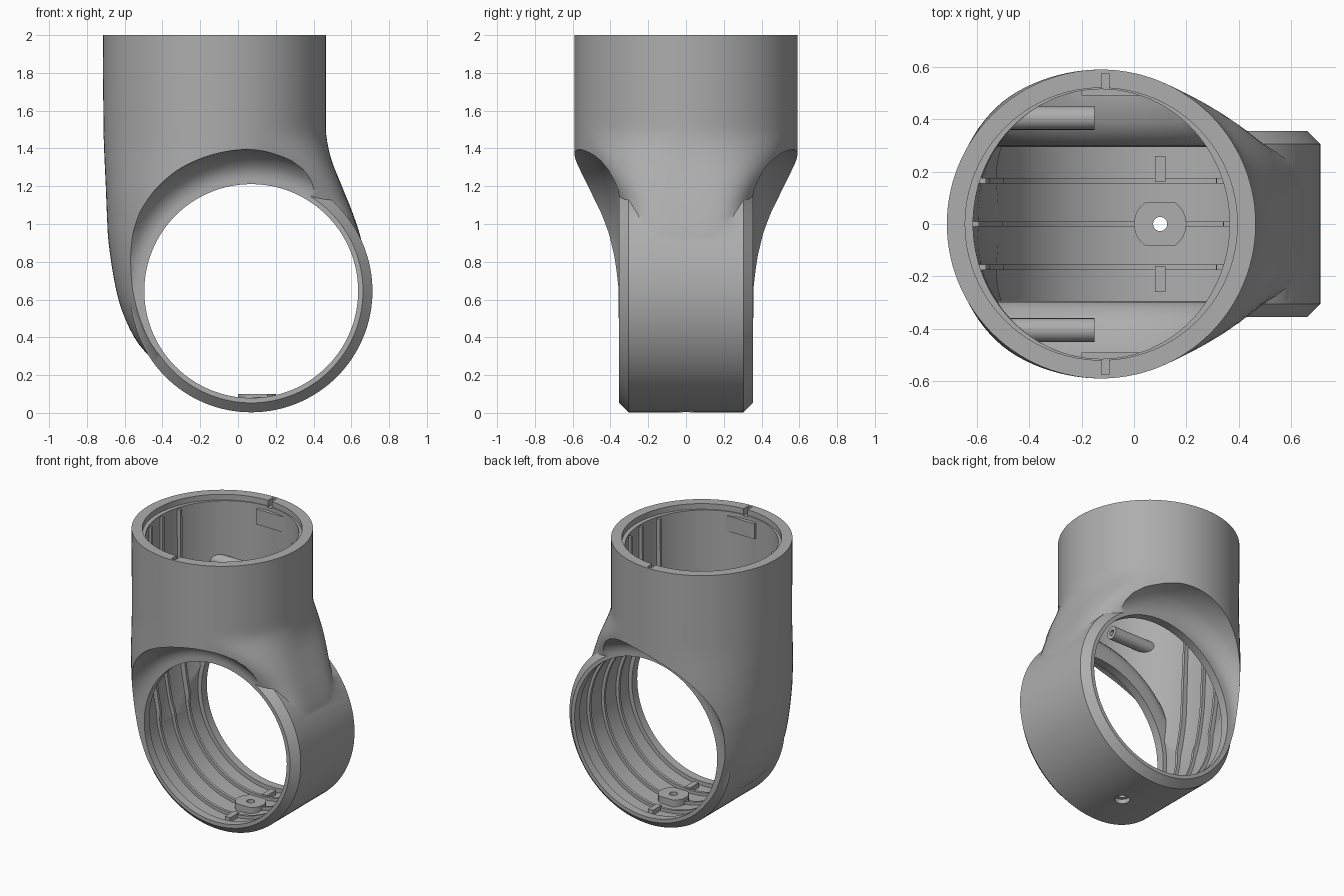
import bpy, bmesh, math
from mathutils import Matrix

if "Cube" in bpy.data.objects:
    bpy.data.objects.remove(bpy.data.objects["Cube"])

grey = bpy.data.materials.new("plain grey")
grey.use_nodes = True
grey.diffuse_color = (0.42, 0.42, 0.42, 1)
grey.node_tree.nodes["Principled BSDF"].inputs["Base Color"].default_value = grey.diffuse_color

TX = -0.125            # tube axis
RX, RZ = 0.07, 0.645   # ring axis
# height, left edge, right edge of the body outline
OUTLINE = [(0.2, -0.36, 0.45), (0.35, -0.515, 0.58), (0.5, -0.598, 0.65), (0.65, -0.645, 0.67),
           (0.9, -0.685, 0.655), (1.05, -0.694, 0.61), (1.2, -0.70, 0.55), (1.35, -0.707, 0.492),
           (1.5, -0.712, 0.465), (2.0, -0.715, 0.465)]


def edges_at(z):
    """Smoothly interpolated left and right edge at a height."""
    k = OUTLINE
    z = min(max(z, k[0][0]), k[-1][0])
    i = next(i for i in range(len(k) - 1) if z <= k[i + 1][0])
    a, b = k[i], k[i + 1]
    p, q = k[max(i - 1, 0)], k[min(i + 2, len(k) - 1)]
    h = b[0] - a[0]
    t = (z - a[0]) / h
    out = []
    for c in (1, 2):
        m0 = (b[c] - p[c]) / (b[0] - p[0]) * h
        m1 = (q[c] - a[c]) / (q[0] - a[0]) * h
        out.append((2*t**3 - 3*t*t + 1) * a[c] + (t**3 - 2*t*t + t) * m0
                   + (3*t*t - 2*t**3) * b[c] + (t**3 - t*t) * m1)
    return out


def finish(name, bm):
    bmesh.ops.recalc_face_normals(bm, faces=bm.faces)
    mesh = bpy.data.meshes.new(name)
    bm.to_mesh(mesh)
    bm.free()
    mesh.materials.append(grey)
    ob = bpy.data.objects.new(name, mesh)
    bpy.context.collection.objects.link(ob)
    return ob


def skin(name, rings):
    """Closed solid through equal-sized loops of points."""
    bm = bmesh.new()
    loops = [[bm.verts.new(p) for p in r] for r in rings]
    n = len(loops[0])
    for a, b in zip(loops, loops[1:]):
        for i in range(n):
            bm.faces.new((a[i], a[(i + 1) % n], b[(i + 1) % n], b[i]))
    bm.faces.new(loops[0])
    bm.faces.new(loops[-1])
    return finish(name, bm)


def polar(c, d, a, b, n):
    """Radius of a superellipse in direction (c, d)."""
    return (abs(c / a) ** n + abs(d / b) ** n) ** (-1 / n)


def body(name, inset_x, inset_y, z0, z1, steps=44, n=112):
    """Round tube whose right side narrows to the ring's width."""
    rings = []
    wide = 0.59 - inset_y
    for s in range(steps + 1):
        z = z0 + (z1 - z0) * s / steps
        left, right = edges_at(z)
        t = min(max((1.5 - z) / 0.45, 0), 1)
        blend = t * t * (3 - 2 * t)
        ring = []
        for i in range(n):
            a = math.tau * i / n
            c, d = math.cos(a), math.sin(a)
            if c > 0:
                nose = wide + (0.355 - inset_y - wide) * blend
                r = max(polar(c, d, 0.59 - inset_x, wide, 2),
                        polar(c, d, right - TX - inset_x, nose, 2 + 2.5 * blend))
            else:
                r = polar(c, d, TX - left - inset_x, wide, 2 + 0.2 * blend)
            ring.append((TX + r * c, r * d, z))
        rings.append(ring)
    return skin(name, rings)


def turned(name, profile, n=128):
    """Solid of (y, radius) sections around the ring axis."""
    return skin(name, [[(RX + r * math.cos(math.tau * i / n), y, RZ + r * math.sin(math.tau * i / n))
                        for i in range(n)] for y, r in profile])


def box(name, x, y, z):
    bm = bmesh.new()
    bmesh.ops.create_cube(bm, size=1)
    for v in bm.verts:
        v.co = [lo + (hi - lo) * (c + 0.5) for c, (lo, hi) in zip(v.co, (x, y, z))]
    return finish(name, bm)


def rod(name, centre, radius, length, axis="Z", n=48):
    bm = bmesh.new()
    bmesh.ops.create_cone(bm, cap_ends=True, segments=n, radius1=radius, radius2=radius, depth=length)
    turn = Matrix.Rotation(math.pi / 2, 4, "Y") if axis == "X" else Matrix()
    bmesh.ops.transform(bm, matrix=Matrix.Translation(centre) @ turn, verts=bm.verts)
    return finish(name, bm)


def combine(ob, other, op):
    mod = ob.modifiers.new("cut", "BOOLEAN")
    mod.operation, mod.object, mod.solver = op, other, "EXACT"
    dg = bpy.context.evaluated_depsgraph_get()
    mesh = bpy.data.meshes.new_from_object(ob.evaluated_get(dg))
    ob.modifiers.clear()
    ob.data = mesh
    bpy.data.objects.remove(other)


def saddle(side, dy, dr):
    """Rounded scoop that narrows the tube down to the ring."""
    prof = [(0.355, 0.595), (0.358, 0.63), (0.38, 0.665), (0.41, 0.698), (0.45, 0.722),
            (0.51, 0.74), (0.56, 0.75), (0.75, 0.755)]
    return turned("scoop", [(side * (y - dy), r + dr) for y, r in prof])


# Outer housing: tube blending into a chamfered ring
housing = body("housing", 0, 0, 0.2, 2.0)
combine(housing, turned("ring", [(-0.355, 0.592), (-0.305, 0.642), (0.305, 0.642), (0.355, 0.592)]), "UNION")
for side in (-1, 1):
    combine(housing, saddle(side, 0, 0), "DIFFERENCE")

# Hollow inside
cavity = body("cavity", 0.1, 0.075, 0.22, 2.1)
for side in (-1, 1):
    combine(cavity, saddle(side, 0.06, 0.045), "DIFFERENCE")
combine(cavity, turned("bore", [(-0.295, 0.595), (0.295, 0.595)]), "UNION")
combine(housing, cavity, "DIFFERENCE")
combine(housing, turned("opening", [(-0.8, 0.566), (0.8, 0.566)]), "DIFFERENCE")
combine(housing, rod("rim_recess", (TX, 0, 2.0), 0.52, 0.08, n=96), "DIFFERENCE")
combine(housing, rod("drain", (0.1, 0, 0.05), 0.027, 0.3, n=24), "DIFFERENCE")
combine(housing, rod("drain_sink", (0.1, 0, 0), 0.05, 0.07, n=24), "DIFFERENCE")
for side in (-1, 1):
    notch = sorted((side * 0.48, side * 0.575))
    combine(housing, box("notch", (-0.125, -0.095), notch, (1.95, 2.1)), "DIFFERENCE")

# Floor boss with flats and a hole
boss = rod("floor_boss", (0.1, 0, 0.075), 0.1, 0.05)
combine(boss, box("flats", (-0.1, 0.3), (-0.083, 0.083), (0, 0.2)), "INTERSECT")

# Guide ribs down the left wall, around the ring floor and up the right wall
drain = rod("drain", (0.1, 0, 0.05), 0.027, 0.3, n=24)
ribs = []
for label, y in (("front", -0.165), ("middle", 0), ("back", 0.165)):
    sag = 0.515 - math.sqrt(0.515 ** 2 - y * y)
    path = [(edges_at(z)[0] + 0.1 + sag, z) for z in [1.95 - 0.05 * i for i in range(27)]]
    path += [(RX + 0.595 * math.cos(a), RZ + 0.595 * math.sin(a))
             for a in [math.radians(185 + 4 * i) for i in range(54)]]
    path += [(edges_at(z)[1] - 0.1 - sag, z) for z in [1.1 + 0.05 * i for i in range(18)]]
    loops = []
    for x, z in path:
        ux, uz = RX - x, (RZ - z if z < RZ else 0)
        d = math.hypot(ux, uz)
        ux, uz = ux / d, uz / d
        loops.append([(x + ux * k, y + w, z + uz * k)
                      for k, w in ((-0.015, -0.01), (0.022, -0.01), (0.022, 0.01), (-0.015, 0.01))])
    ribs.append(skin(label + "_rib", loops))
combine(boss, ribs.pop(1), "UNION")
combine(boss, drain, "DIFFERENCE")
boss.name = "floor_boss_and_middle_rib"
parts = [housing, boss] + ribs

# Screw posts, floor tabs and rim clips, one of each per side
for label, side in (("front", -1), ("back", 1)):
    post = rod(label + "_screw_post", (-0.325, side * 0.405, 1.53), 0.045, 0.35, "X")
    combine(post, rod("hole", (-0.2, side * 0.405, 1.53), 0.02, 0.2, "X", 24), "DIFFERENCE")
    parts.append(post)
    parts.append(box(label + "_floor_tab", (0.08, 0.12), sorted((side * 0.16, side * 0.26)), (0.04, 0.085)))
    parts.append(box(label + "_rim_clip", (-0.2, 0.05), sorted((side * 0.49, side * 0.515)), (1.82, 1.93)))

# Smooth shading with crisp edges
bpy.ops.object.select_all(action="DESELECT")
for ob in parts:
    ob.select_set(True)
bpy.context.view_layer.objects.active = housing
bpy.ops.object.shade_smooth_by_angle(angle=math.radians(30))
